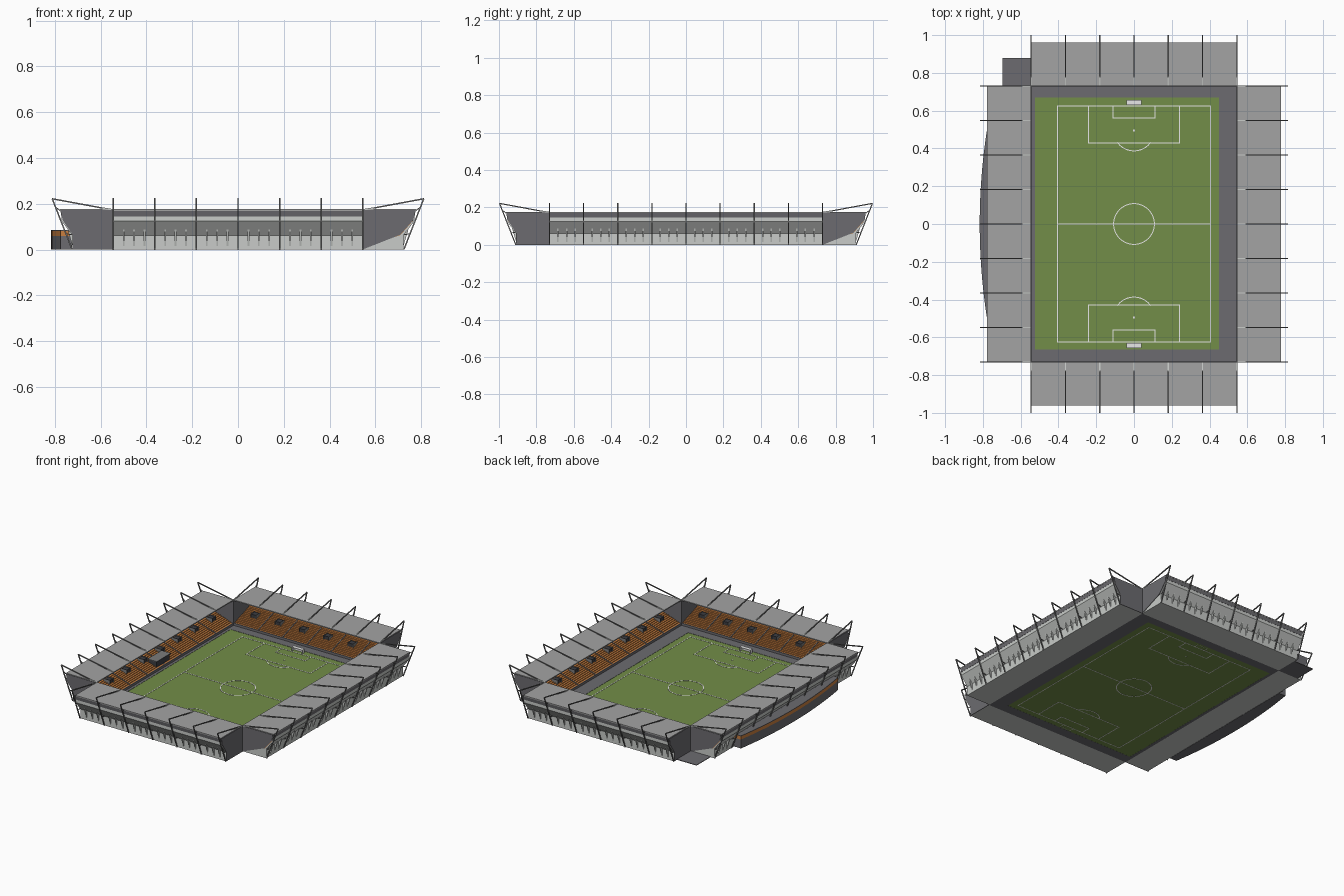
import bpy, bmesh
from math import sin, cos, pi, acos
from mathutils import Vector, Matrix

old = bpy.data.objects.get("Cube")
if old:
    bpy.data.objects.remove(old)


def material(name, r, g, b):
    m = bpy.data.materials.new(name)
    m.use_nodes = True
    m.diffuse_color = (r, g, b, 1)
    node = m.node_tree.nodes["Principled BSDF"]
    node.inputs["Base Color"].default_value = (r, g, b, 1)
    node.inputs["Roughness"].default_value = 0.9
    return m


GRASS = material("grass green", .17, .27, .065)
TRACK = material("asphalt grey", .15, .148, .16)
CONCRETE = material("pale concrete", .58, .6, .58)
ROOF = material("roof grey", .37, .37, .37)
STEEL = material("steel grey", .2, .2, .2)
SEAT = material("seat orange", .58, .21, .05)
DARK = material("dark opening", .045, .047, .055)
WHITE = material("line white", .8, .8, .8)


def extrude(bm, pts, offset):
    """Closed prism from a flat outline pushed along an offset."""
    a = [bm.verts.new(p) for p in pts]
    b = [bm.verts.new(Vector(p) + Vector(offset)) for p in pts]
    bm.faces.new(a)
    bm.faces.new(b[::-1])
    for i in range(len(a)):
        j = (i + 1) % len(a)
        bm.faces.new((a[i], b[i], b[j], a[j]))


def finish(name, bm, mat, turn=0):
    bmesh.ops.recalc_face_normals(bm, faces=bm.faces)
    bm.transform(Matrix.Rotation(turn, 4, 'Z'))
    me = bpy.data.meshes.new(name)
    bm.to_mesh(me)
    bm.free()
    me.materials.append(mat)
    ob = bpy.data.objects.new(name, me)
    bpy.context.collection.objects.link(ob)
    return ob


def slab(bm, x0, x1, y0, y1, z0, z1):
    extrude(bm, [(x0, y0, z0), (x1, y0, z0), (x1, y1, z0), (x0, y1, z0)], (0, 0, z1 - z0))


def path(bm, pts, w=.005):
    """Painted line made of thin strips."""
    for p, q in zip(pts, pts[1:]):
        p, q = Vector((*p, 0)), Vector((*q, 0))
        d = (q - p).normalized() * w / 2
        n = Vector((-d.y, d.x, 0))
        extrude(bm, [p - d + n, q + d + n, q + d - n, p - d - n], (0, 0, .004))


def arc(cx, cy, r, a0, a1, n=24):
    return [(cx + r * cos(a0 + (a1 - a0) * i / n), cy + r * sin(a0 + (a1 - a0) * i / n))
            for i in range(n + 1)]


# Pitch and surrounding track
GX0, GX1, GY0, GY1 = -.525, .45, -.665, .67
bm = bmesh.new()
slab(bm, GX0, GX1, GY0, GY1, .0005, .0025)
finish("pitch", bm, GRASS)
bm = bmesh.new()
slab(bm, -.545, GX0, -.73, .73, 0, .004)
slab(bm, GX1, .545, -.73, .73, 0, .004)
slab(bm, GX0, GX1, -.73, GY0, 0, .004)
slab(bm, GX0, GX1, GY1, .73, 0, .004)
finish("track", bm, TRACK)
bm = bmesh.new()
slab(bm, -.695, -.545, .73, .88, 0, .004)
finish("corner_apron", bm, TRACK)

# Pitch markings
bm = bmesh.new()
path(bm, [(-.405, -.625), (.405, -.625), (.405, .625), (-.405, .625), (-.405, -.625)])
path(bm, [(-.405, 0), (.405, 0)])
path(bm, arc(0, 0, .108, 0, 2 * pi, 48))
for k in (-1, 1):
    path(bm, [(-.24, k * .625), (-.24, k * .43), (.24, k * .43), (.24, k * .625)])
    path(bm, [(-.11, k * .625), (-.11, k * .56), (.11, k * .56), (.11, k * .625)])
    half = acos(.065 / .108)
    path(bm, arc(0, k * .495, .108, -k * pi / 2 - half, -k * pi / 2 + half))
    slab(bm, -.004, .004, k * .495 - .004, k * .495 + .004, 0, .004)
finish("pitch_markings", bm, WHITE)

# Goals
for k, name in ((-1, "front_goal"), (1, "back_goal")):
    bm = bmesh.new()
    ya, yb = sorted((k * .63, k * .655))
    for x in (-.04, .037):
        slab(bm, x, x + .003, ya, yb, 0, .028)
    slab(bm, -.04, .04, ya, yb, .026, .029)
    slab(bm, -.04, .04, k * .655 - .001, k * .655 + .001, 0, .028)
    finish(name, bm, WHITE)


def rake(u):
    """Height of the seating at a distance behind the front row."""
    return .012 + u * .055 / .165 if u < .165 else .067 + (u - .165) * .063 / .055


def stand(side, turn, half, off, bays):
    def prism(bm, sec, s0, s1):
        extrude(bm, [(s0, -off - u, z) for u, z in sec], (s1 - s0, 0, 0))

    def beam(bm, p, q, s, w=.006):
        p, q = Vector(p), Vector(q)
        d = (q - p).normalized() * w / 2
        n = Vector((-d.y, d.x))
        prism(bm, [p + n, q + n, q - n, p - n], s - w / 2, s + w / 2)

    def box(bm, u0, u1, z0, z1, s0, s1):
        prism(bm, [(u0, z0), (u1, z0), (u1, z1), (u0, z1)], s0, s1)

    step = 2 * half / bays
    posts = [-half + step * i for i in range(bays + 1)]
    mids = [s + step / 2 for s in posts[:-1]]

    # Concrete terrace with overhanging upper rear, rear parapet and fins
    bm = bmesh.new()
    prism(bm, [(0, 0), (0, .01), (.165, .063), (.22, .126), (.22, .145),
               (.226, .145), (.226, .124), (.178, .062), (.178, 0)], -half, half)
    for s in [p + step * f for p in posts[:-1] for f in (.25, .5, .75)]:
        prism(bm, [(.178, .015), (.178, .062), (.2, .088)], s - .004, s + .004)
    finish(side + "_terrace", bm, CONCRETE, turn)

    # Stepped rows of seats
    rows = 16
    us = [.004 + .214 * i / rows for i in range(rows + 1)]
    sec = []
    for a, b in zip(us, us[1:]):
        sec += [(a, rake(b)), (b, rake(b))]
    sec += [(u, rake(u) - .006) for u in (.218, .165, .004)]
    bm = bmesh.new()
    prism(bm, sec, -half + .002, half - .002)
    finish(side + "_seats", bm, SEAT, turn)

    # Front barrier and aisles
    bm = bmesh.new()
    box(bm, -.002, .003, 0, .02, -half, half)
    for s in posts[1:-1]:
        prism(bm, [(u, rake(u) + dz) for u, dz in
                   ((.004, 0), (.004, .006), (.163, .006), (.163, 0))], s - .003, s + .003)
    finish(side + "_barrier_and_aisles", bm, TRACK, turn)

    # Entrances within the seating
    bm = bmesh.new()
    for s in mids:
        box(bm, .085, .125, .035, .066, s - .018, s + .018)
    finish(side + "_entrances", bm, DARK, turn)
    bm = bmesh.new()
    for s in mids:
        for e in (s - .021, s + .018):
            box(bm, .08, .128, .034, .07, e, e + .003)
    finish(side + "_entrance_walls", bm, STEEL, turn)

    # Roof and rear fascia
    bm = bmesh.new()
    prism(bm, [(0, .169), (0, .176), (.232, .176), (.232, .169)], -half, half)
    finish(side + "_roof", bm, ROOF, turn)
    bm = bmesh.new()
    prism(bm, [(.221, .145), (.221, .169), (.231, .169), (.227, .145)], -half, half)
    finish(side + "_fascia", bm, TRACK, turn)

    # End screens: one reaches the ground, the other stops at the seats
    top = [(0, .172), (.228, .172), (.222, .13)]
    bm = bmesh.new()
    prism(bm, [(0, 0)] + top + [(.178, .065), (.178, 0)], half - .001, half + .003)
    prism(bm, [(0, 0)] + top + [(.165, .065)], -half - .003, -half + .001)
    finish(side + "_end_screens", bm, TRACK, turn)

    # Leaning masts with roof stays
    bm, tips = bmesh.new(), bmesh.new()
    for s in posts:
        beam(bm, (.18, 0), (.267, .222), s)
        beam(bm, (.268, .222), (.052, .182), s)
        beam(bm, (.232, .17), (.252, .185), s, .004)
        beam(bm, (.178, .065), (.206, .068), s, .004)
        beam(tips, (.052, .182), (.004, .174), s)
    finish(side + "_masts", bm, STEEL, turn)
    finish(side + "_stay_tips", tips, CONCRETE, turn)


stand("front", 0, .545, .73, 6)
stand("left", pi / 2, .73, .545, 8)
stand("back", pi, .545, .73, 6)
stand("right", -pi / 2, .73, .545, 8)

# Players' tunnel in the middle of the right stand
bm = bmesh.new()
slab(bm, -.62, -.56, -.07, .07, .02, .058)
finish("players_tunnel", bm, DARK)
bm = bmesh.new()
slab(bm, -.625, -.555, -.075, .075, .058, .062)
finish("tunnel_canopy", bm, STEEL)

# Curved entrance building behind the right stand
curve = [(-.775 - .042 * (1 - t * t), .52 * t) for t in [i / 12 - 1 for i in range(25)]]
outline = [(-.725, -.52)] + curve + [(-.725, .52)]
for name, mat, z0, z1 in (("entrance_hall", TRACK, 0, .06), ("entrance_band", SEAT, .06, .081),
                          ("entrance_roof", TRACK, .081, .085)):
    bm = bmesh.new()
    extrude(bm, [(x, y, z0) for x, y in outline], (0, 0, z1 - z0))
    finish(name, bm, mat)
